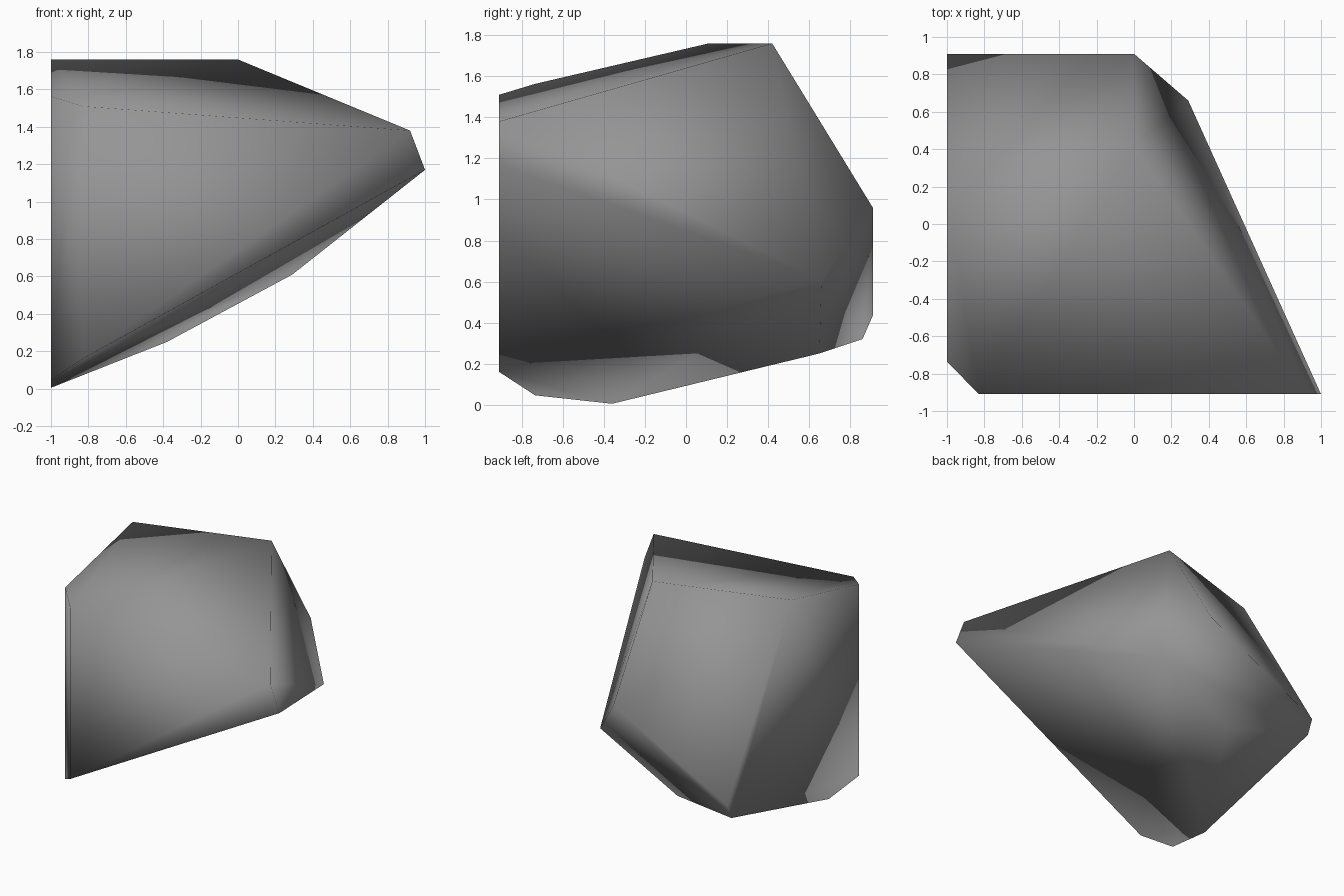
import bpy, bmesh, math

if "Cube" in bpy.data.objects:
    bpy.data.objects.remove(bpy.data.objects["Cube"])

# Corner points of the cut stone
corners = [
    (0.92, -0.91, 1.38), (1.0, -0.91, 1.17),        # right tip
    (-0.83, -0.91, 1.51), (-0.83, -0.91, 0.16),     # front left edge
    (-1, -0.735, 1.563), (-1, -0.735, 0.046),       # chamfered left edge
    (-1, -0.36, 0.005), (-1, 0.86, 0.32),           # left underside
    (-1, 0.91, 0.435), (-1, 0.11, 1.76),            # left back
    (0, 0.42, 1.76), (0, 0.91, 0.96),               # top and back ridge
    (0.29, 0.66, 0.61), (-0.38, 0.65, 0.25),        # back underside
]

bm = bmesh.new()
for c in corners:
    bm.verts.new(c)
bmesh.ops.convex_hull(bm, input=bm.verts)
# Merge the hull triangles into the large flat facets
bmesh.ops.dissolve_limit(bm, angle_limit=math.radians(5),
                         verts=bm.verts, edges=bm.edges)
bmesh.ops.recalc_face_normals(bm, faces=bm.faces)
for f in bm.faces:
    f.smooth = True

mesh = bpy.data.meshes.new("rock")
bm.to_mesh(mesh)
bm.free()

# Plain grey stone
stone = bpy.data.materials.new("stone grey")
stone.diffuse_color = (0.30, 0.30, 0.30, 1)
stone.use_nodes = True
stone.node_tree.nodes["Principled BSDF"].inputs["Base Color"].default_value = stone.diffuse_color
mesh.materials.append(stone)
rock = bpy.data.objects.new("rock", mesh)
bpy.context.collection.objects.link(rock)
